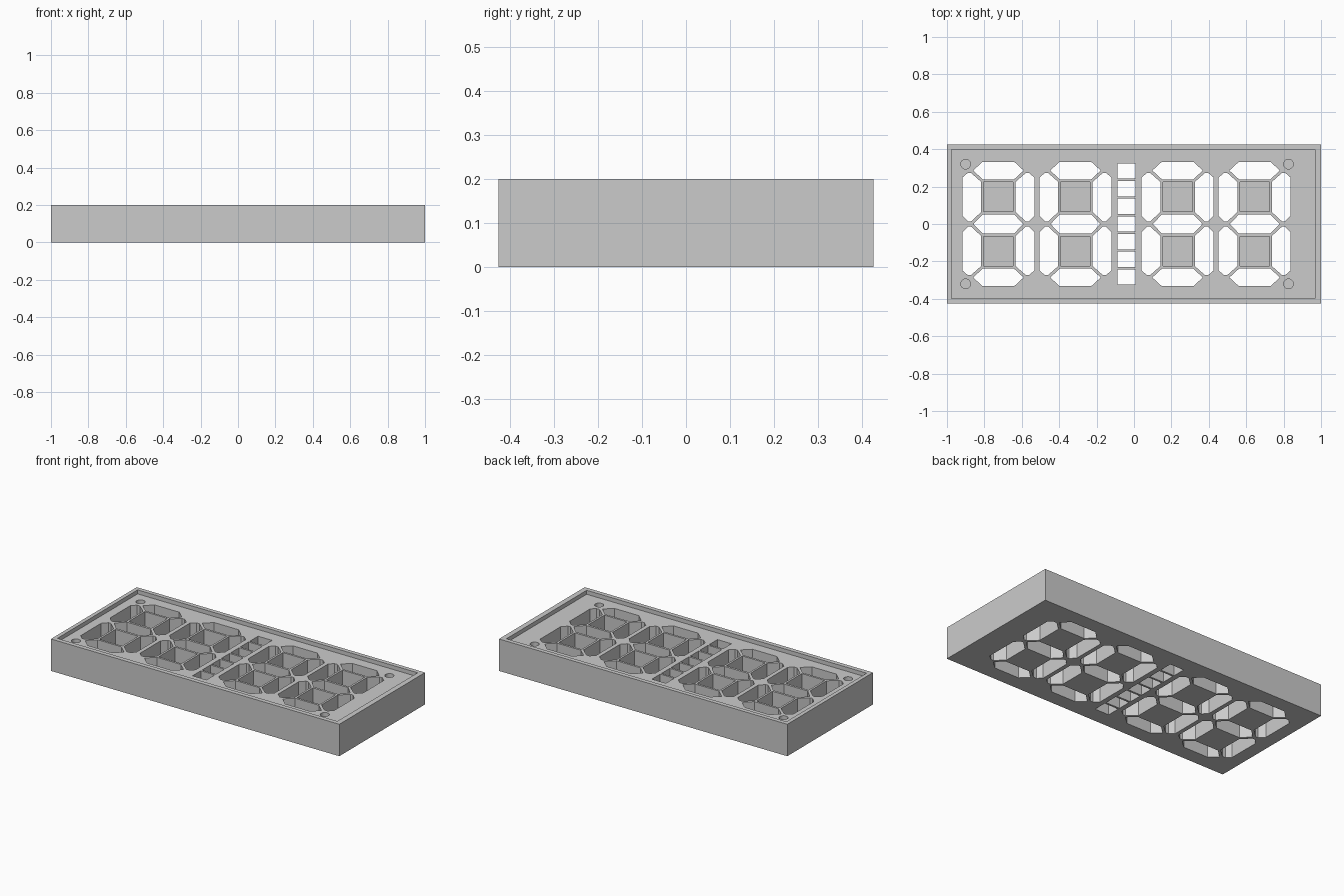
import bpy
import bmesh
import math

old = bpy.data.objects.get("Cube")
if old:
    bpy.data.objects.remove(old, do_unlink=True)

HEIGHT = 0.2
FLOOR = 0.175       # sunken front face
POCKET = 0.03       # floor of the blind pockets

grey = bpy.data.materials.new("plain grey")
grey.use_nodes = True
colour = (0.6, 0.6, 0.6, 1)
grey.diffuse_color = colour
grey.node_tree.nodes["Principled BSDF"].inputs["Base Color"].default_value = colour


def prism(bm, points, z0, z1):
    """Extrude a flat outline from z0 up to z1."""
    face = bm.faces.new([bm.verts.new((x, y, z0)) for x, y in points])
    top = bmesh.ops.extrude_face_region(bm, geom=[face])["geom"]
    for v in top:
        if isinstance(v, bmesh.types.BMVert):
            v.co.z = z1


def rect(x0, x1, y0, y1):
    return [(x0, y0), (x1, y0), (x1, y1), (x0, y1)]


def make_object(name, bm):
    bmesh.ops.recalc_face_normals(bm, faces=bm.faces)
    mesh = bpy.data.meshes.new(name)
    bm.to_mesh(mesh)
    bm.free()
    mesh.materials.append(grey)
    ob = bpy.data.objects.new(name, mesh)
    bpy.context.collection.objects.link(ob)
    return ob


# Solid housing block
bm = bmesh.new()
prism(bm, rect(-1, 1, -0.425, 0.425), 0, HEIGHT)
housing = make_object("display_housing", bm)

# Shallow recess inside the rim
bm = bmesh.new()
prism(bm, rect(-0.975, 0.967, -0.397, 0.398), FLOOR, HEIGHT + 0.1)
recess = make_object("recess_cutter", bm)

# Segment outlines, relative to the digit centre
end_bar = [(-0.085, 0.332), (0.085, 0.332), (0.135, 0.286),
           (0.083, 0.238), (-0.083, 0.238), (-0.135, 0.286)]
middle_bar = [(-0.083, 0.052), (0.083, 0.052), (0.133, 0),
              (0.083, -0.052), (-0.083, -0.052), (-0.133, 0)]
side_bar = [(0.092, 0.225), (0.145, 0.272), (0.165, 0.272), (0.193, 0.248),
            (0.193, 0.045), (0.163, 0.014), (0.146, 0.014), (0.092, 0.064)]

bm = bmesh.new()
for cx in (-0.725, -0.313, 0.233, 0.645):
    outlines = [middle_bar]
    for sy in (1, -1):
        outlines.append([(x, y * sy) for x, y in end_bar])
        for sx in (1, -1):
            outlines.append([(x * sx, y * sy) for x, y in side_bar])
        # Blind square pocket inside each loop
        y0, y1 = sorted((0.066 * sy, 0.225 * sy))
        prism(bm, rect(cx - 0.079, cx + 0.079, y0, y1), POCKET, HEIGHT + 0.1)
    for outline in outlines:
        prism(bm, [(cx + x, y) for x, y in outline], -0.1, HEIGHT + 0.1)

# Central column of square windows
for i in range(7):
    y = (i - 3) * 0.0945
    prism(bm, rect(-0.088, 0.009, y - 0.041, y + 0.041), -0.1, HEIGHT + 0.1)

# Blind screw holes in the corners
for x in (-0.9, 0.826):
    for y in (-0.32, 0.32):
        ring = [(x + 0.026 * math.cos(a * math.tau / 24),
                 y + 0.026 * math.sin(a * math.tau / 24)) for a in range(24)]
        prism(bm, ring, POCKET, HEIGHT + 0.1)
openings = make_object("openings_cutter", bm)

# Cut the housing and keep the finished mesh
for cutter in (recess, openings):
    cutter.hide_render = True
    mod = housing.modifiers.new(cutter.name, 'BOOLEAN')
    mod.operation = 'DIFFERENCE'
    mod.solver = 'EXACT'
    mod.object = cutter
bpy.context.view_layer.update()
graph = bpy.context.evaluated_depsgraph_get()
finished = bpy.data.meshes.new_from_object(housing.evaluated_get(graph))
housing.modifiers.clear()
housing.data = finished
housing.data.materials.clear()
housing.data.materials.append(grey)
for face in housing.data.polygons:
    face.material_index = 0
for cutter in (recess, openings):
    bpy.data.objects.remove(cutter, do_unlink=True)
